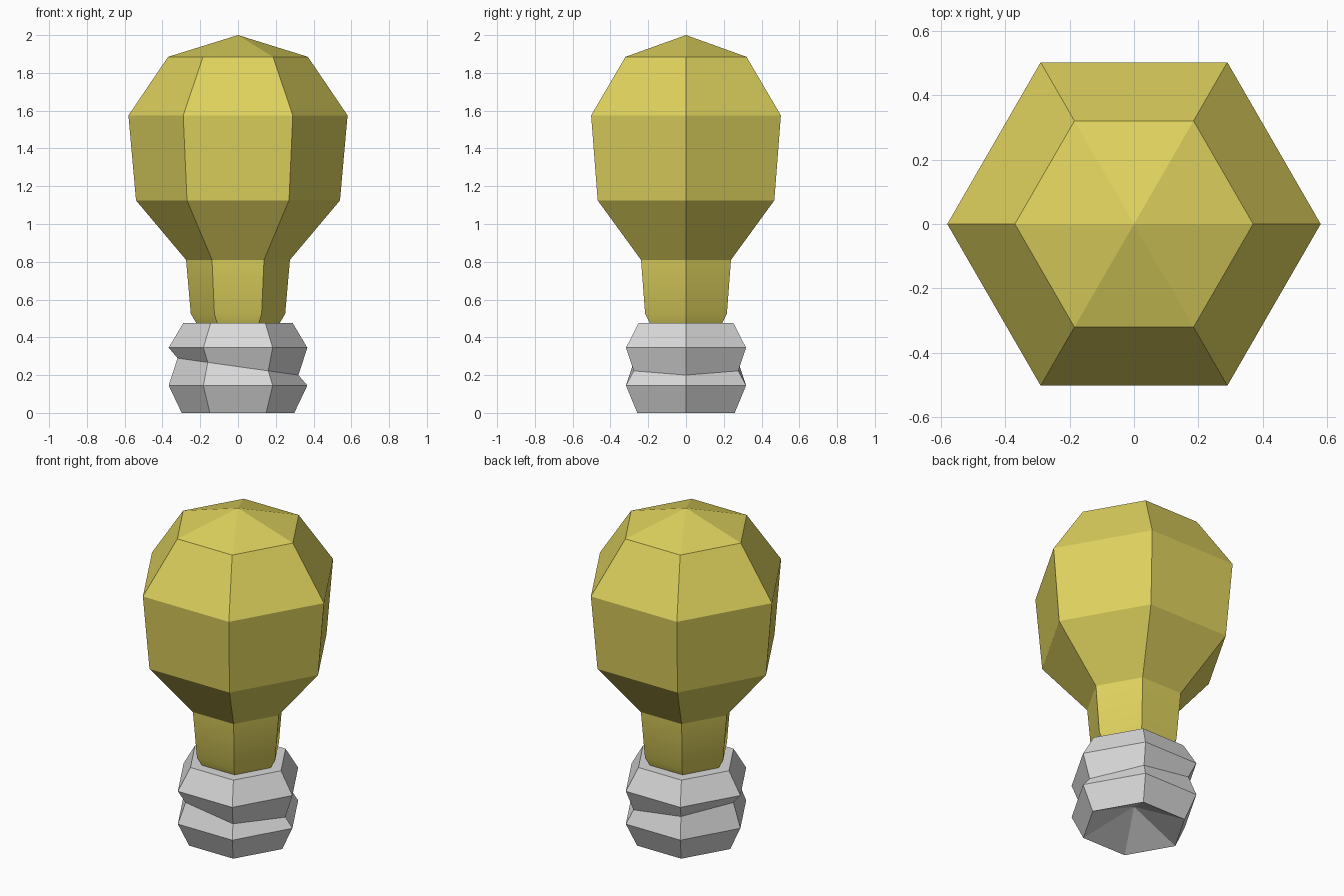
import bpy, bmesh, math

if "Cube" in bpy.data.objects:
    bpy.data.objects.remove(bpy.data.objects["Cube"])

SIDES = 6


def material(name, rgb):
    m = bpy.data.materials.new(name)
    m.diffuse_color = (*rgb, 1.0)
    m.use_nodes = True
    m.node_tree.nodes["Principled BSDF"].inputs["Base Color"].default_value = m.diffuse_color
    return m


def lathe(name, rings, bottom_z, top_z, mat, soft_ring=None):
    """Six-sided lathe. rings = (radius, z, tilt along x); ends close to a centre point."""
    bm = bmesh.new()
    loops = []
    for r, z, tilt in rings:
        loop = []
        for i in range(SIDES):
            a = math.tau * i / SIDES
            x, y = r * math.cos(a), r * math.sin(a)
            loop.append(bm.verts.new((x, y, z + tilt * x)))
        loops.append(loop)
    low = bm.verts.new((0, 0, bottom_z))
    high = bm.verts.new((0, 0, top_z))
    for i in range(SIDES):
        j = (i + 1) % SIDES
        for a, b in zip(loops, loops[1:]):
            bm.faces.new((a[i], a[j], b[j], b[i]))
        bm.faces.new((loops[0][j], loops[0][i], low))
        bm.faces.new((loops[-1][i], loops[-1][j], high))
    # Only the chosen ring is shaded softly, every other edge stays hard
    if soft_ring is not None:
        soft = set(loops[soft_ring])
        for f in bm.faces:
            f.smooth = True
        for e in bm.edges:
            e.smooth = e.verts[0] in soft and e.verts[1] in soft
    mesh = bpy.data.meshes.new(name)
    bm.to_mesh(mesh)
    bm.free()
    mesh.materials.append(mat)
    obj = bpy.data.objects.new(name, mesh)
    bpy.context.collection.objects.link(obj)
    return obj


yellow = material("warm yellow glass", (0.73, 0.64, 0.11))
grey = material("light grey metal", (0.70, 0.70, 0.70))

# Glass bulb, sunk slightly into the screw base
lathe("glass_bulb",
      [(0.20, 0.44, 0), (0.25, 0.525, 0), (0.275, 0.81, 0), (0.54, 1.125, 0),
       (0.58, 1.575, 0), (0.37, 1.885, 0)],
      0.44, 2.0, yellow, soft_ring=1)

# Screw base with a slanted thread groove and a hollow underside
lathe("screw_base",
      [(0.298, 0, 0), (0.367, 0.145, 0), (0.32, 0.245, -0.14),
       (0.367, 0.345, 0), (0.29, 0.475, 0)],
      0.14, 0.475, grey)
